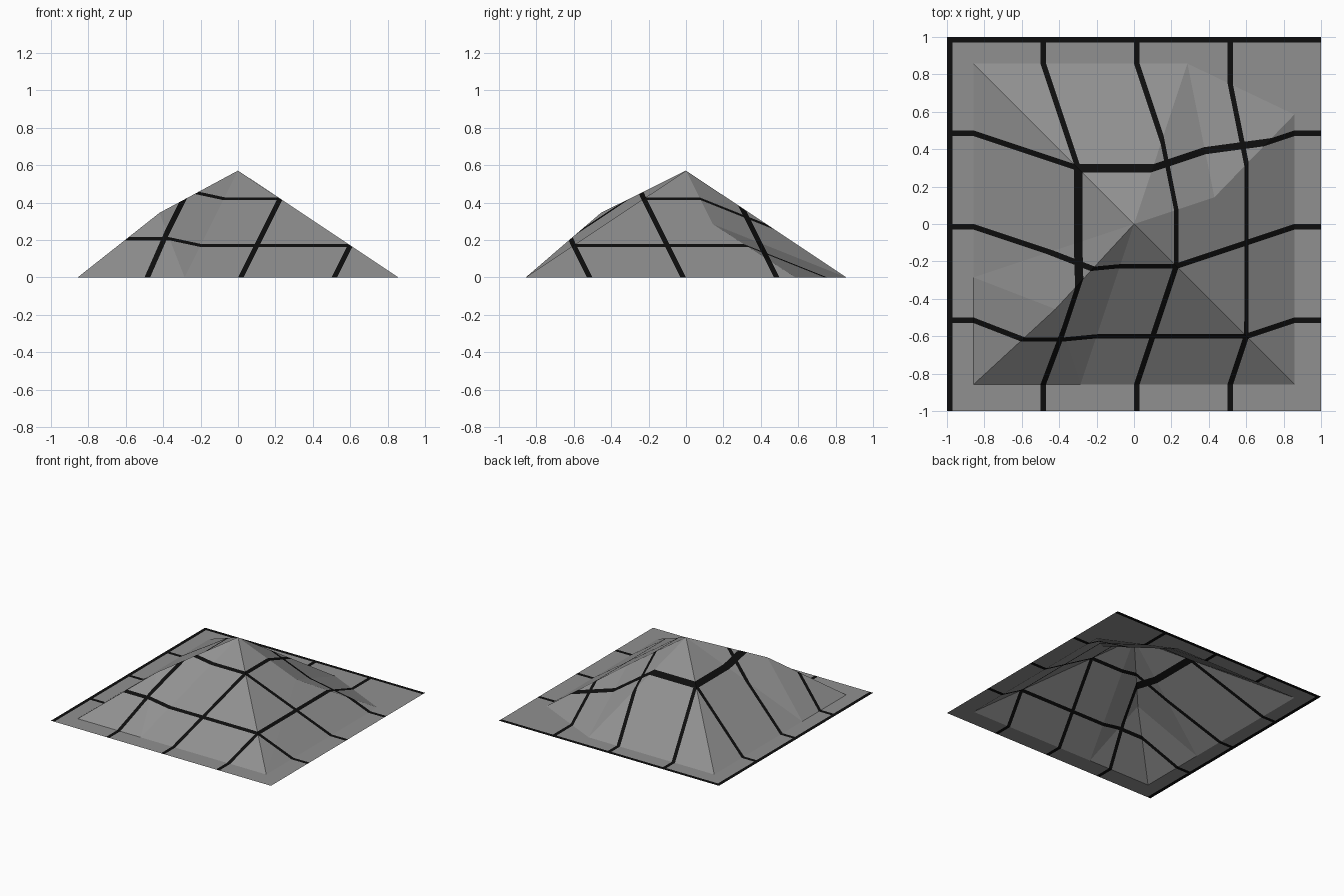
import bpy, bmesh
from mathutils import Vector
from mathutils.geometry import barycentric_transform

if "Cube" in bpy.data.objects:
    bpy.data.objects.remove(bpy.data.objects["Cube"])

B = 6 / 7      # half width of the pyramid base
G = 2 / 7      # tile-sheet grid step
W = 0.03       # joint width


def mat(name, c):
    m = bpy.data.materials.new(name)
    m.diffuse_color = (c, c, c, 1)
    m.use_nodes = True
    m.node_tree.nodes["Principled BSDF"].inputs["Base Color"].default_value = m.diffuse_color
    return m


STONE, JOINT = mat("grey stone", 0.28), mat("black joint", 0.004)


def flat(x, y):
    return Vector((x, y, 0)), Vector((x, y, 0))


# control points: (place on the flat tile sheet, place in the model)
PTS = {
    "apex": (Vector((-G, G, 0)), Vector((0, 0, 0.571))),
    "bulge": (Vector((-2 * G, -G, 0)), Vector((-0.42, -0.455, 0.345))),
    "dent": (Vector((G, G, 0)), Vector((0.43, 0.143, 0.285))),
    "sw": flat(-B, -B), "se": flat(B, -B), "nw": flat(-B, B), "ne": flat(B, B),
    "front": flat(-G, -B), "left": flat(-B, -G), "back": flat(G, B), "right": flat(B, 0.585),
    "w1": flat(-1, -1), "w2": flat(-1, 1), "e1": flat(1, -1), "e2": flat(1, 1),
}


def tiled_part(name, triangles):
    """Cut each triangle along the tile joints on the flat sheet, then lift it."""
    out = bmesh.new()
    for tri in triangles:
        uv, pos = zip(*(PTS[k] for k in tri.split()))
        bm = bmesh.new()
        bm.faces.new([bm.verts.new(p) for p in uv])
        for axis in (0, 1):
            for k in range(-2, 3):
                for off in (0, W if axis == 0 else -W):
                    co, no = Vector((0, 0, 0)), Vector((0, 0, 0))
                    co[axis], no[axis] = k * 0.5 + off, 1
                    bmesh.ops.bisect_plane(bm, geom=bm.verts[:] + bm.edges[:] + bm.faces[:],
                                           dist=1e-6, plane_co=co, plane_no=no)
        for f in bm.faces:
            c = f.calc_center_median()
            f.material_index = int((c.x + 1) % 0.5 < W or (1 - c.y) % 0.5 < W)
        for v in bm.verts:
            v.co = barycentric_transform(v.co, *uv, *pos)
        tmp = bpy.data.meshes.new("tmp")
        bm.to_mesh(tmp)
        out.from_mesh(tmp)
        bm.free()
        bpy.data.meshes.remove(tmp)
    bmesh.ops.remove_doubles(out, verts=out.verts[:], dist=1e-5)
    out.normal_update()
    me = bpy.data.meshes.new(name)
    out.to_mesh(me)
    out.free()
    me.materials.append(STONE)
    me.materials.append(JOINT)
    bpy.context.collection.objects.link(bpy.data.objects.new(name, me))


# pyramid shell, open underneath, with one bulged and one dented ridge
tiled_part("pyramid", [
    "apex front se", "apex bulge front", "bulge sw front",
    "apex se dent", "se right dent",
    "apex dent back", "dent right back",
    "apex back nw",
    "apex nw left", "apex left bulge", "left sw bulge",
])

# flat border around the pyramid, including the cut-off corner
tiled_part("border", [
    "w1 e1 se", "w1 se sw", "e1 e2 ne", "e1 ne se",
    "e2 w2 nw", "e2 nw ne", "w2 w1 sw", "w2 sw nw",
    "right ne back",
])
